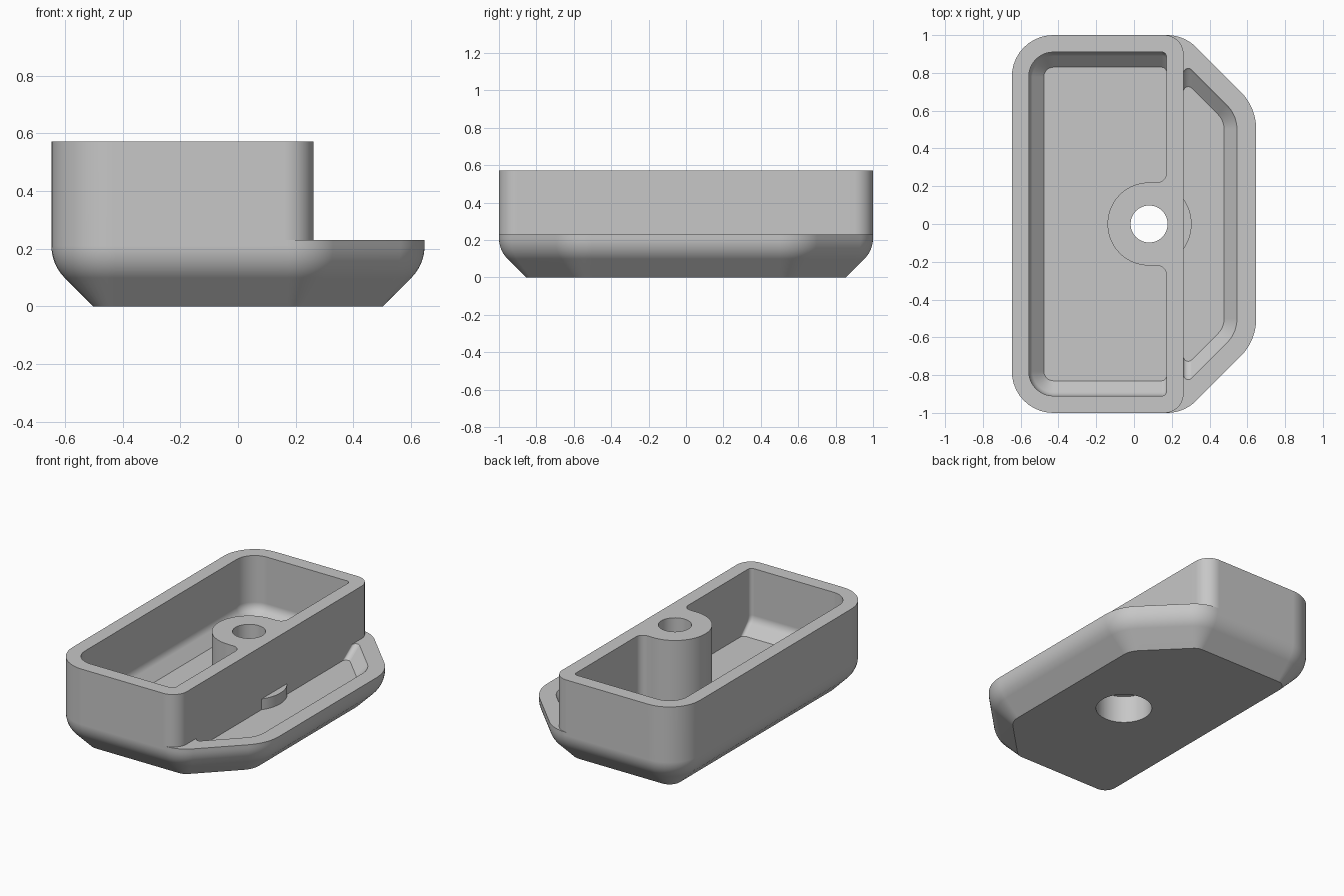
import bpy, bmesh, math
from mathutils import Vector

cube = bpy.data.objects.get("Cube")
if cube:
    bpy.data.objects.remove(cube, do_unlink=True)

HALF_W, WALL, TOP, DECK, FLOOR = 0.647, 0.09, 0.572, 0.23, 0.16
HOLE_X, BOSS_R, BEVEL = 0.08, 0.22, 1.265

grey = bpy.data.materials.new("light grey plastic")
grey.use_nodes = True
grey.diffuse_color = (0.57, 0.57, 0.57, 1)
grey.node_tree.nodes["Principled BSDF"].inputs["Base Color"].default_value = grey.diffuse_color


def outline(corners, radii, shifts, seg=10):
    """Counter-clockwise polygon with each edge moved inward and each corner rounded."""
    n = len(corners)
    pts = [Vector(c) for c in corners]
    dirs = [(pts[(i + 1) % n] - pts[i]).normalized() for i in range(n)]
    base = [pts[i] + Vector((-dirs[i].y, dirs[i].x)) * shifts[i] for i in range(n)]
    result = []
    for i in range(n):
        a, b, r = dirs[i - 1], dirs[i], radii[i]
        corner = base[i - 1] + a * ((base[i] - base[i - 1]).cross(b) / a.cross(b))
        turn = math.atan2(a.cross(b), a.dot(b))
        start = corner - a * r * math.tan(turn / 2)
        centre = start + Vector((-a.y, a.x)) * r
        heading = math.atan2(a.y, a.x) - math.pi / 2
        for k in range(seg + 1):
            t = heading + turn * k / seg
            result.append(centre + Vector((math.cos(t), math.sin(t))) * r)
    return result


def loft(name, rings):
    """Closed solid through matching rings given as (z, points)."""
    bm = bmesh.new()
    loops = [[bm.verts.new((p[0], p[1], z)) for p in pts] for z, pts in rings]
    n = len(loops[0])
    for low, high in zip(loops, loops[1:]):
        for i in range(n):
            j = (i + 1) % n
            bm.faces.new((low[i], low[j], high[j], high[i]))
    bm.faces.new(loops[0][::-1])
    bm.faces.new(loops[-1])
    bmesh.ops.recalc_face_normals(bm, faces=bm.faces)
    mesh = bpy.data.meshes.new(name)
    bm.to_mesh(mesh)
    bm.free()
    mesh.materials.append(grey)
    obj = bpy.data.objects.new(name, mesh)
    bpy.context.collection.objects.link(obj)
    return obj


def prism(name, pts, z0, z1):
    return loft(name, [(z0, pts), (z1, pts)])


def arc(x, y, r, a0, a1, seg):
    angles = [math.radians(a0 + (a1 - a0) * k / seg) for k in range(seg + 1)]
    return [(x + r * math.cos(a), y + r * math.sin(a)) for a in angles]


def disc(r):
    return arc(HOLE_X, 0, r, 0, 360, 64)[:-1]


def cut(target, cutter):
    mod = target.modifiers.new("cut", 'BOOLEAN')
    mod.operation, mod.solver, mod.object = 'DIFFERENCE', 'EXACT', cutter
    bpy.context.view_layer.objects.active = target
    bpy.ops.object.modifier_apply(modifier=mod.name)
    bpy.data.objects.remove(cutter, do_unlink=True)


def section(z0, inset, z_arc, r, z_top):
    """Levels of (z, inset): 45 degree flank, rounded bend, upright wall."""
    levels = [(z0, inset)]
    for k in range(8, -1, -1):
        a = math.radians(45 * k / 8)
        levels.append((z_arc - r * math.sin(a), r - r * math.cos(a)))
    return levels + [(z_top, 0)]


# Outer hull
shoulder = BEVEL - 1
hull = [(-HALF_W, -1), (shoulder, -1), (HALF_W, HALF_W - BEVEL),
        (HALF_W, BEVEL - HALF_W), (shoulder, 1), (-HALF_W, 1)]
hull_radii = [0.22, 0.22, 0.28, 0.28, 0.22, 0.22]
body = loft("tray_body", [(z, outline(hull, [r - d for r in hull_radii], [d] * 6))
                          for z, d in section(0, 0.145, 0.21, 0.157, TOP)])

# Step down to the low deck beside the tall box
edge = arc(0.162, -0.9, 0.1, -90, 0, 12) + arc(0.162, 0.9, 0.1, 0, 90, 12)
cut(body, prism("step_cutter", edge + [(0.162, 1.2), (1, 1.2), (1, -1.2), (0.162, -1.2)], DECK, 0.8))

inner = section(FLOOR, 0.08, 0.268, 0.067, 0.8)

# Main compartment, leaving the screw boss standing
left = WALL - HALF_W
box = [(left, -0.91), (0.172, -0.91), (0.172, 0.91), (left, 0.91)]
main = loft("main_cutter", [(z, outline(box, [0.13 - d, 0.025, 0.025, 0.13 - d], [d, 0, d, d]))
                            for z, d in inner])
fillet = 0.05
flare = arc(0.172 - fillet, BOSS_R + fillet, fillet, 270, 360, 8)
boss = (arc(HOLE_X, 0, BOSS_R, 90, 270, 40) + [(x, -y) for x, y in flare]
        + [(0.22, -BOSS_R - fillet), (0.22, BOSS_R + fillet)] + flare[::-1])
cut(main, prism("boss_keep", boss, 0, 1))
cut(body, main)

# Side pocket, leaving the low bulge of the boss
reach = BEVEL - WALL * math.sqrt(2)
right = HALF_W - WALL
side = [(0.262, 0.262 - reach), (right, right - reach), (right, reach - right), (0.262, reach - 0.262)]
pocket = loft("pocket_cutter", [(z, outline(side, [0.025, 0.19 - d, 0.19 - d, 0.025], [d, d, d, 0]))
                                for z, d in inner])
cut(pocket, prism("bulge_keep", disc(0.225), 0, DECK))
cut(body, pocket)

# Screw hole with a counterbore from below
cut(body, prism("screw_hole", disc(0.098), -0.2, 1))
cut(body, prism("counterbore", disc(0.17), -0.2, 0.18))

# Smooth shading with crisp edges
bpy.ops.object.select_all(action='DESELECT')
body.select_set(True)
bpy.context.view_layer.objects.active = body
bpy.ops.object.shade_smooth_by_angle(angle=math.radians(25))
weighted = body.modifiers.new("even shading", 'WEIGHTED_NORMAL')
weighted.keep_sharp = True
